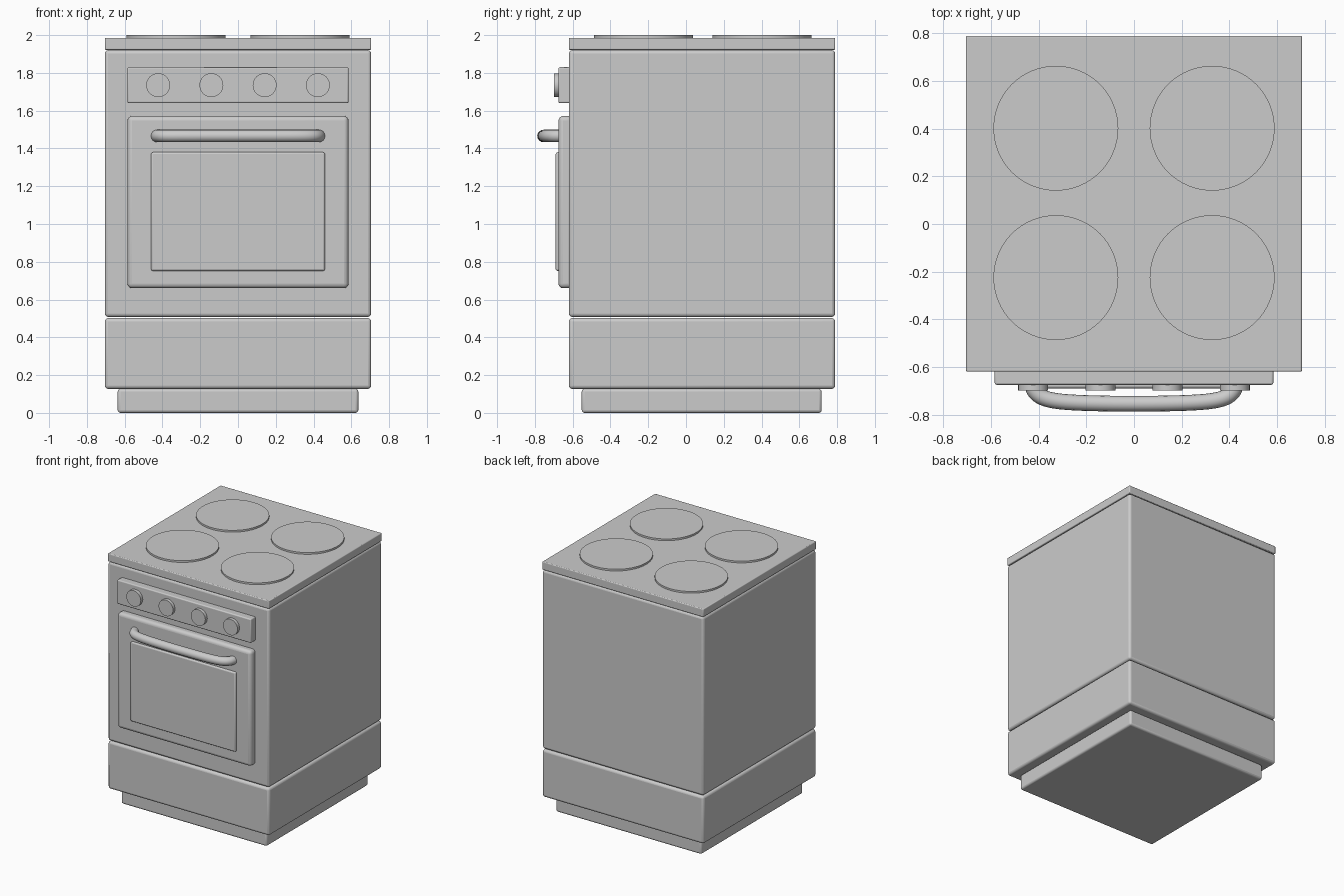
import bpy
import math

if "Cube" in bpy.data.objects:
    bpy.data.objects.remove(bpy.data.objects["Cube"])


def box(name, x, y, z, bevel, segments=3):
    """Rounded box spanning the given (min, max) ranges."""
    bpy.ops.mesh.primitive_cube_add(
        size=1, location=[(a + b) / 2 for a, b in (x, y, z)])
    ob = bpy.context.object
    ob.name = name
    ob.scale = [b - a for a, b in (x, y, z)]
    bpy.ops.object.transform_apply(location=False, rotation=False, scale=True)
    mod = ob.modifiers.new("Bevel", 'BEVEL')
    mod.width, mod.segments = bevel, segments
    bpy.ops.object.shade_smooth_by_angle(angle=math.radians(35))
    return ob


def disc(name, radius, depth, location, rotation=(0, 0, 0)):
    bpy.ops.mesh.primitive_cylinder_add(
        vertices=64, radius=radius, depth=depth,
        location=location, rotation=rotation)
    bpy.context.object.name = name
    bpy.ops.object.shade_smooth_by_angle(angle=math.radians(35))


FRONT, BACK, HALF = -0.62, 0.79, 0.705

# Cabinet stack: plinth, drawer, oven body, hob
box("plinth", (-0.637, 0.637), (-0.552, 0.718), (0, 0.127), 0.015)
box("drawer", (-HALF, HALF), (FRONT, BACK), (0.127, 0.502), 0.018)
box("oven_body", (-HALF, HALF), (FRONT, BACK), (0.508, 1.92), 0.018)
box("hob_top", (-HALF, HALF), (FRONT, BACK), (1.922, 1.986), 0.006)

# Front panels
box("control_panel", (-0.585, 0.585), (-0.675, -0.6), (1.64, 1.83), 0.008)
box("oven_door", (-0.585, 0.585), (-0.675, -0.6), (0.66, 1.572), 0.025, 4)
box("door_window", (-0.46, 0.46), (-0.69, -0.65), (0.752, 1.38), 0.01)

# Hotplates
for x in (-0.328, 0.328):
    for y in (-0.225, 0.402):
        disc("hotplate", 0.262, 0.03, (x, y, 1.985))

# Knobs
for i in range(4):
    disc("knob", 0.063, 0.04, (-0.423 + 0.282 * i, -0.68, 1.735),
         (math.pi / 2, 0, 0))

# Door handle: bent tube
curve = bpy.data.curves.new("door_handle", 'CURVE')
curve.dimensions = '3D'
curve.bevel_depth = 0.033
curve.bevel_resolution = 6
curve.resolution_u = 16
curve.use_fill_caps = True
spline = curve.splines.new('BEZIER')
half = [((-0.43, -0.62), (-0.43, -0.65), (-0.43, -0.72)),
        ((-0.385, -0.736), (-0.31, -0.745), (-0.2, -0.758))]
path = half + [tuple((-x, y) for x, y in reversed(p)) for p in reversed(half)]
spline.bezier_points.add(len(path) - 1)
for pt, (left, co, right) in zip(spline.bezier_points, path):
    pt.handle_left_type = pt.handle_right_type = 'FREE'
    pt.co = (*co, 1.466)
    pt.handle_left = (*left, 1.466)
    pt.handle_right = (*right, 1.466)
handle = bpy.data.objects.new("door_handle", curve)
bpy.context.collection.objects.link(handle)
